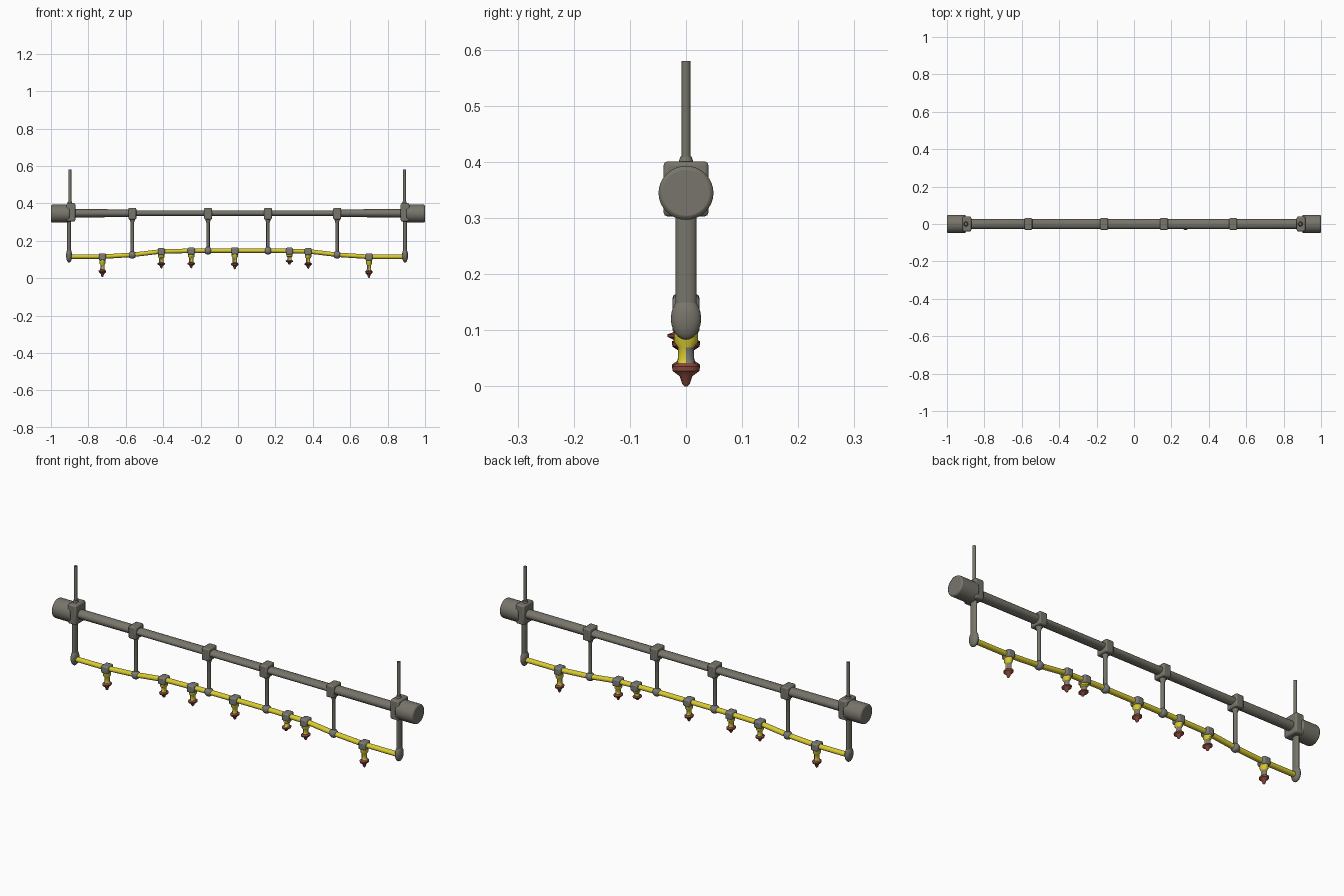
import bpy, bmesh, math
from mathutils import Vector, Matrix

if "Cube" in bpy.data.objects:
    bpy.data.objects.remove(bpy.data.objects["Cube"])


def material(name, rgb):
    m = bpy.data.materials.new(name)
    m.diffuse_color = (*rgb, 1)
    m.use_nodes = True
    m.node_tree.nodes["Principled BSDF"].inputs["Base Color"].default_value = m.diffuse_color
    return m


GREY = material("warm grey metal", (0.185, 0.178, 0.145))
STEEL = material("cool grey steel", (0.20, 0.20, 0.19))
YELLOW = material("yellow pipe", (0.70, 0.60, 0.03))
RED = material("red brown tip", (0.25, 0.065, 0.045))


def finish(name, bm, mats, bevel=0):
    bmesh.ops.recalc_face_normals(bm, faces=bm.faces)
    me = bpy.data.meshes.new(name)
    bm.to_mesh(me)
    bm.free()
    for m in mats:
        me.materials.append(m)
    ob = bpy.data.objects.new(name, me)
    bpy.context.collection.objects.link(ob)
    if bevel:
        mod = ob.modifiers.new("bevel", "BEVEL")
        mod.width, mod.segments, mod.limit_method = bevel, 2, "ANGLE"
    bpy.ops.object.select_all(action="DESELECT")
    ob.select_set(True)
    bpy.context.view_layer.objects.active = ob
    bpy.ops.object.shade_smooth_by_angle(angle=math.radians(40))
    return ob


def box(name, centre, size, mat, bevel=0.005):
    bm = bmesh.new()
    bmesh.ops.create_cube(bm, size=1, matrix=Matrix.Translation(centre) @ Matrix.Diagonal((*size, 1)))
    return finish(name, bm, [mat], bevel)


def ball(name, centre, radii, mat):
    bm = bmesh.new()
    bmesh.ops.create_uvsphere(bm, u_segments=20, v_segments=12, radius=1,
                              matrix=Matrix.Translation(centre) @ Matrix.Diagonal((*radii, 1)))
    return finish(name, bm, [mat])


def sweep(name, rings, mats, along="z", n=20, bevel=0, rule=None):
    """Loft ellipses: each ring is (centre, radius a, radius b)."""
    bm = bmesh.new()
    loops = []
    for c, ra, rb in rings:
        loop = []
        for i in range(n):
            t = 2 * math.pi * i / n
            a, b = ra * math.cos(t), rb * math.sin(t)
            off = Vector((a, b, 0)) if along == "z" else Vector((0, a, b))
            loop.append(bm.verts.new(Vector(c) + off))
        loops.append(loop)
    for k, (p, q) in enumerate(zip(loops, loops[1:])):
        for i in range(n):
            j = (i + 1) % n
            f = bm.faces.new((p[i], p[j], q[j], q[i]))
            if rule:
                f.material_index = rule(k, 2 * math.pi * (i + 0.5) / n)
    bm.faces.new(loops[0])
    last = bm.faces.new(loops[-1])
    if rule:
        last.material_index = rule(len(rings) - 2, 0)
    return finish(name, bm, mats, bevel)


def rod(name, x, z0, z1, rx, ry, mat):
    return sweep(name, [((x, 0, z0), rx, ry), ((x, 0, z1), rx, ry)], [mat])


# Heights of the gently arched yellow pipe
PATH = [(-0.90, .115), (-0.72, .115), (-0.56, .125), (-0.41, .143), (-0.2, .147),
        (0.2, .147), (0.38, .143), (0.53, .125), (0.70, .114), (0.89, .114)]


def pipe_z(x):
    for (x0, z0), (x1, z1) in zip(PATH, PATH[1:]):
        if x <= x1:
            return z0 + (z1 - z0) * (x - x0) / (x1 - x0)
    return PATH[-1][1]


# Main beam, slimmer in the middle
sweep("main_beam", [((x, 0, .347), .026, r) for x, r in
      ((-.92, .022), (-.57, .021), (-.56, .016), (.52, .016), (.53, .021), (.92, .022))],
      [GREY], along="x", n=24)

# Arched spray pipe
sweep("spray_pipe", [((x, 0, z), .014, .012) for x, z in PATH], [YELLOW], along="x", n=16)

# End assemblies
for side, s, xr in (("left", -1, -.899), ("right", 1, .89)):
    sweep(side + "_end_cap", [((x * s, 0, .345), .049, .048) for x in (.90, 1.0)],
          [GREY], along="x", n=32, bevel=.007)
    box(side + "_end_clamp", (s * .893, 0, .352), (.046, .08, .098), GREY, .007)
    rod(side + "_hanging_rod", xr, .39, .58, .008, .008, GREY)
    sweep(side + "_clamp_collar", [((xr, 0, .39), .016, .016), ((xr, 0, .41), .010, .010)], [GREY])
    xh = xr - .004 if s < 0 else xr + .003
    rod(side + "_end_hanger", xh, .12, .31, .0105, .0185, GREY)
    ball(side + "_pipe_end_joint", (xh, 0, .121), (.016, .027, .038), GREY)

# Intermediate hangers with clamps above and below
for i, x in enumerate((-.565, -.16, .16, .53)):
    z = pipe_z(x)
    box(f"hanger_clamp_{i}", (x, 0, .345), (.042, .064, .062), GREY, .006)
    sweep(f"hanger_{i}", [((x, 0, z), .009, .009), ((x, 0, .295), .009, .009),
          ((x, 0, .318), .016, .018)], [GREY], n=16)
    ball(f"hanger_joint_{i}", (x, 0, z), (.021, .021, .021), STEEL)


# Nozzle colours: yellow collar, two-tone stem, red pointed tip
def nozzle_rule(k, t):
    if k >= 4:
        return 2
    if k < 2:
        return 1
    return 1 if math.sin(t) * math.cos(t) < 0 else 0


# x, tip height, forward lean
for i, (x, tip, lean) in enumerate(((-.725, .005, 0), (-.41, .052, 0), (-.25, .052, 0), (-.017, .047, 0),
                                    (.275, .072, -.012), (.375, .050, 0), (.70, .0, 0))):
    top = pipe_z(x) - .015
    h = top - tip
    box(f"nozzle_clamp_{i}", (x, 0, pipe_z(x) - .001), (.038, .048, .038), STEEL, .007)
    profile = [(0, .021), (.20, .021), (.30, .014), (.50, .014), (.58, .016),
               (.64, .025), (.72, .024), (.82, .011), (.95, .007), (1, .002)]
    sweep(f"spray_nozzle_{i}", [((x, lean * t, top - h * t), r * .8, r) for t, r in profile],
          [STEEL, YELLOW, RED], n=20, rule=nozzle_rule)
